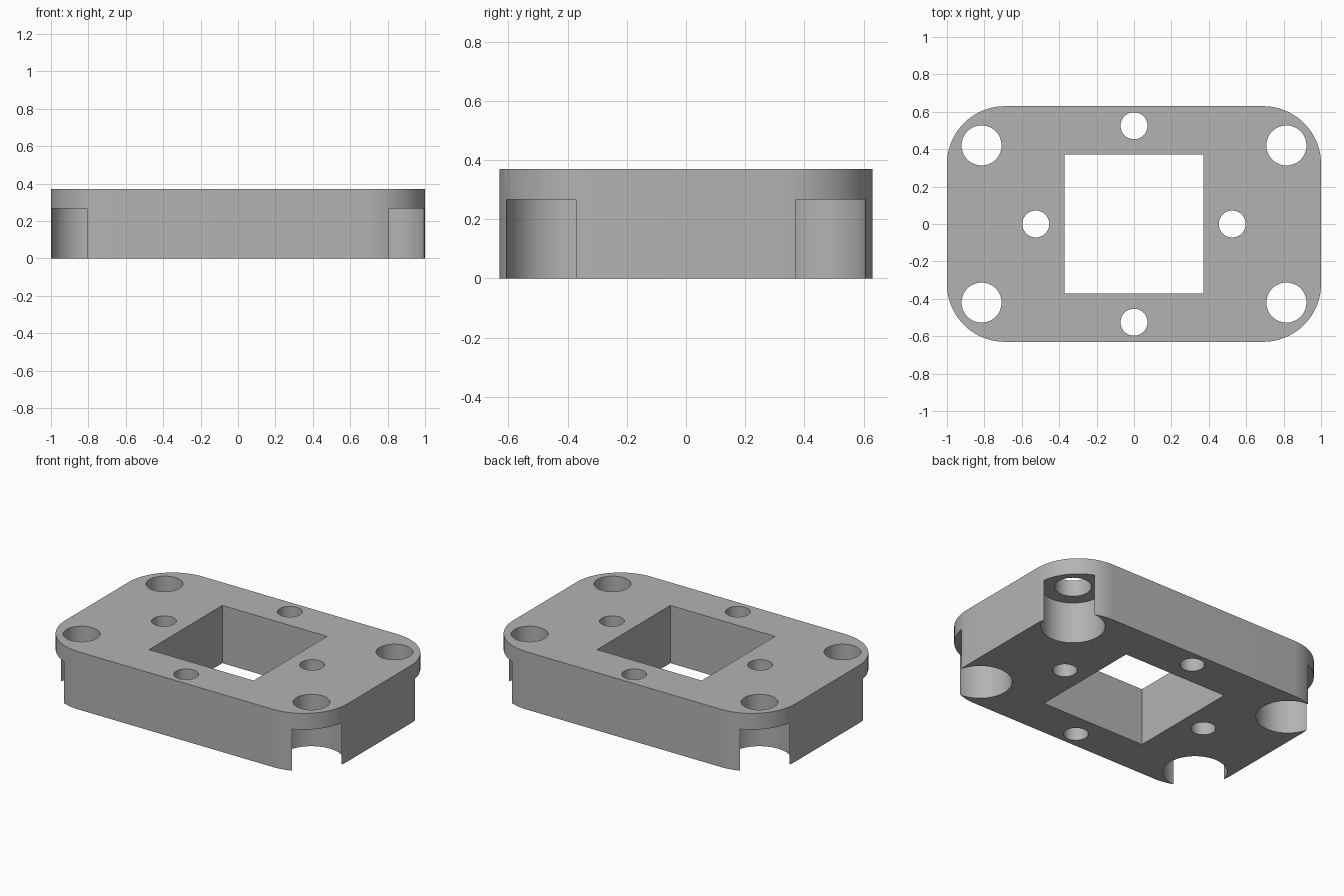
import bpy, bmesh, math

cube = bpy.data.objects.get("Cube")
if cube:
    bpy.data.objects.remove(cube, do_unlink=True)

HEIGHT, HALF_X, HALF_Y, CORNER = 0.37, 1.0, 0.63, 0.31

grey = bpy.data.materials.new("plain grey")
grey.use_nodes = True
colour = (0.45, 0.45, 0.45, 1)
grey.diffuse_color = colour
grey.node_tree.nodes["Principled BSDF"].inputs["Base Color"].default_value = colour


def prism(name, outline, bottom, top):
    """Extrude a flat outline straight up."""
    bm = bmesh.new()
    face = bm.faces.new([bm.verts.new((x, y, bottom)) for x, y in outline])
    new = bmesh.ops.extrude_face_region(bm, geom=[face])["geom"]
    verts = [v for v in new if isinstance(v, bmesh.types.BMVert)]
    bmesh.ops.translate(bm, verts=verts, vec=(0, 0, top - bottom))
    bmesh.ops.recalc_face_normals(bm, faces=bm.faces)
    mesh = bpy.data.meshes.new(name)
    bm.to_mesh(mesh)
    bm.free()
    mesh.materials.append(grey)
    obj = bpy.data.objects.new(name, mesh)
    bpy.context.collection.objects.link(obj)
    return obj


def arc(cx, cy, radius, start, sweep, steps):
    angles = [start + sweep * i / steps for i in range(steps + 1)]
    return [(cx + radius * math.cos(a), cy + radius * math.sin(a)) for a in angles]


def circle(cx, cy, radius):
    return arc(cx, cy, radius, 0, math.tau, 64)[:-1]


# Rounded plate
outline = []
for i, (sx, sy) in enumerate([(1, 1), (-1, 1), (-1, -1), (1, -1)]):
    outline += arc(sx * (HALF_X - CORNER), sy * (HALF_Y - CORNER), CORNER,
                   i * math.pi / 2, math.pi / 2, 20)
plate = prism("mounting_plate", outline, 0, HEIGHT)

# Square window
w = 0.371
cutters = [prism("window_cutter", [(-w, -w), (w, -w), (w, w), (-w, w)], -0.1, 0.5)]

# Small holes around the window
for x, y in [(0.525, 0), (-0.525, 0), (0, 0.525), (0, -0.525)]:
    cutters.append(prism("small_hole_cutter", circle(x, y, 0.072), -0.1, 0.5))

# Corner bolt holes with wide recesses from below
for sx in (1, -1):
    for sy in (1, -1):
        x, y = 0.815 * sx, 0.42 * sy
        cutters.append(prism("recess_cutter", circle(x, y, 0.187), -0.1, 0.266))
        cutters.append(prism("bolt_hole_cutter", circle(x, y, 0.107), -0.1, 0.5))

bpy.ops.object.select_all(action="DESELECT")
bpy.context.view_layer.objects.active = plate
plate.select_set(True)
for cutter in cutters:
    cut = plate.modifiers.new("cut", "BOOLEAN")
    cut.operation = "DIFFERENCE"
    cut.solver = "EXACT"
    cut.object = cutter
    bpy.ops.object.modifier_apply(modifier=cut.name)
    bpy.data.objects.remove(cutter, do_unlink=True)

bpy.ops.object.shade_smooth_by_angle(angle=math.radians(30))
